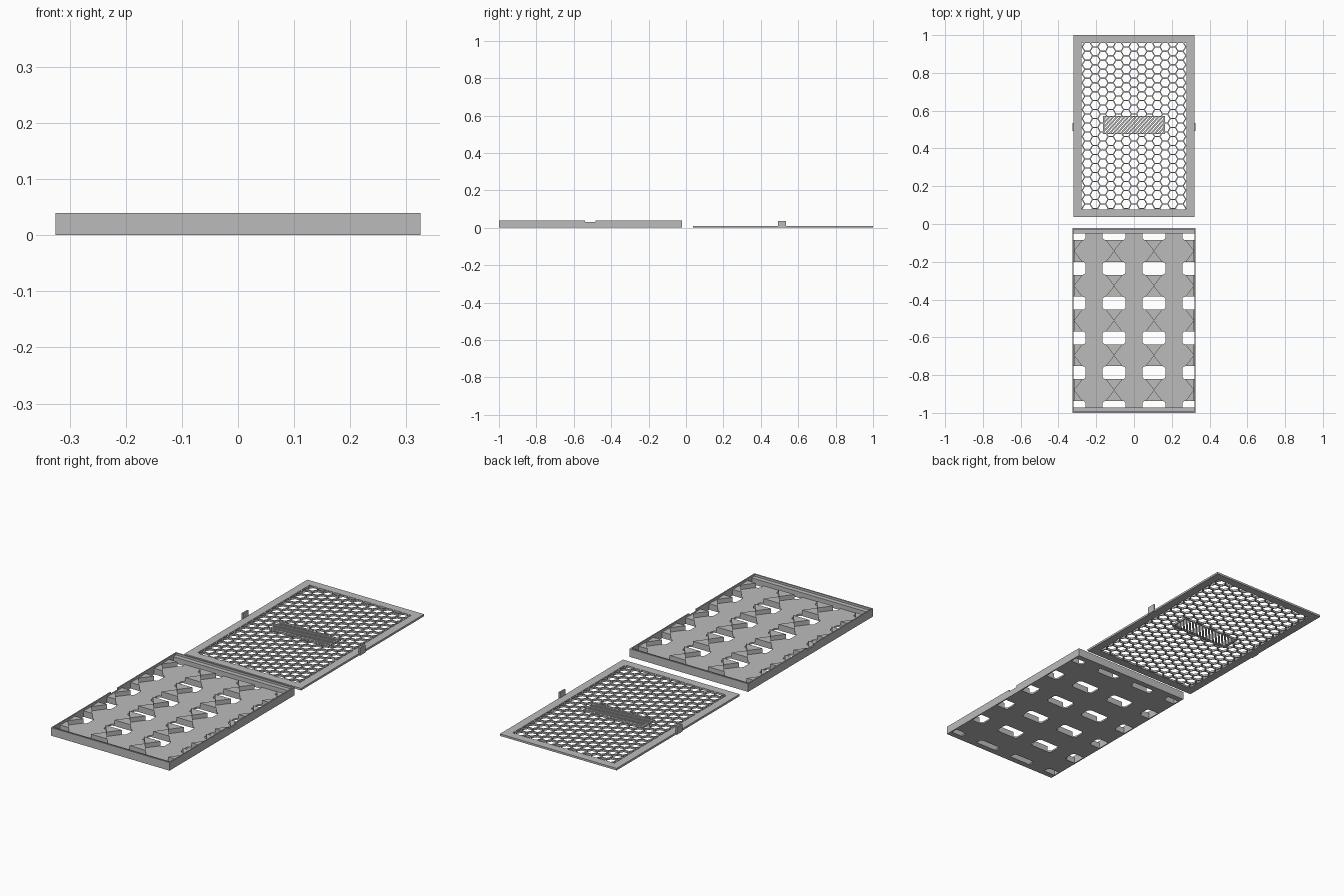
import bpy, bmesh, math

cube = bpy.data.objects.get("Cube")
if cube:
    bpy.data.objects.remove(cube, do_unlink=True)

grey = bpy.data.materials.new("plain grey")
grey.use_nodes = True
GREY = (0.5, 0.5, 0.5, 1)
grey.diffuse_color = GREY
grey.node_tree.nodes["Principled BSDF"].inputs["Base Color"].default_value = GREY


def prism(pts, z0, z1):
    """Describe an upright prism."""
    return (pts, z0, z1)


def box(x0, x1, y0, y1, z0, z1):
    return prism([(x0, y0), (x1, y0), (x1, y1), (x0, y1)], z0, z1)


def make(name, prisms):
    bm = bmesh.new()
    for pts, z0, z1 in prisms:
        low = [bm.verts.new((x, y, z0)) for x, y in pts]
        high = [bm.verts.new((x, y, z1)) for x, y in pts]
        bm.faces.new(low[::-1])
        bm.faces.new(high)
        for i in range(len(pts)):
            j = (i + 1) % len(pts)
            bm.faces.new((low[i], low[j], high[j], high[i]))
    bmesh.ops.recalc_face_normals(bm, faces=bm.faces)
    mesh = bpy.data.meshes.new(name)
    bm.to_mesh(mesh)
    bm.free()
    mesh.materials.append(grey)
    ob = bpy.data.objects.new(name, mesh)
    bpy.context.scene.collection.objects.link(ob)
    return ob


def boolean(ob, prisms, operation="DIFFERENCE"):
    cutter = make(ob.name + "_cutter", prisms)
    cutter.hide_render = True
    mod = ob.modifiers.new("cut", "BOOLEAN")
    mod.operation = operation
    mod.solver = "EXACT"
    mod.object = cutter
    bpy.context.view_layer.objects.active = ob
    bpy.ops.object.modifier_apply(modifier=mod.name)
    bpy.data.objects.remove(cutter, do_unlink=True)


def clamp(v, lo, hi):
    return max(lo, min(hi, v))


# Tray dimensions
TW, IN_W = 0.325, 0.319
T0, T1, TH = -1.0, -0.022, 0.04
FLOOR, REST = 0.008, 0.03
TC = (T0 + T1) / 2
PITCH_X, PITCH_Y = 0.211, 0.184
HOLE_W, HOLE_H, HOLE_R = 0.061, 0.034, 0.016
columns = [(i - 1.5) * PITCH_X for i in range(4)]
rows = [TC + (i - 2.5) * PITCH_Y for i in range(6)]


def rounded_hole(cx, cy):
    pts = []
    for sx, sy, start in ((1, 1, 0), (-1, 1, 90), (-1, -1, 180), (1, -1, 270)):
        for step in range(5):
            a = math.radians(start + step * 22.5)
            x = cx + sx * (HOLE_W - HOLE_R) + HOLE_R * math.cos(a)
            y = cy + sy * (HOLE_H - HOLE_R) + HOLE_R * math.sin(a)
            p = (round(clamp(x, -IN_W, IN_W), 5), round(clamp(y, rows[0], rows[-1]), 5))
            if p not in pts:
                pts.append(p)
    return prism(pts, -0.02, 0.02)


# Tray floor with rounded openings
floor = make("tray_floor", [box(-TW, TW, T0, T1, 0, FLOOR)])
boolean(floor, [rounded_hole(x, y) for x in columns for y in rows])

# Raised hourglass supports between the openings
supports = []
half_gap = PITCH_Y / 2 - HOLE_H
flat = HOLE_W - HOLE_R
for cx in columns:
    for y in rows[:-1]:
        cy = y + PITCH_Y / 2
        tip = clamp(cx, -IN_W, IN_W)
        for s in (-1, 1):
            a, b = (clamp(cx + d * flat, -IN_W, IN_W) for d in (-1, 1))
            supports.append(prism([(tip, cy), (a, cy + s * half_gap), (b, cy + s * half_gap)],
                                  FLOOR - 0.002, REST))
make("tray_supports", supports)

# Tray rim, with a clip notch in each side
END = 0.007
rim = []
for y0, y1 in ((T0, T0 + END), (T1 - END, T1)):
    rim.append(box(-TW, TW, y0, y1, 0, TH))
for s in (-1, 1):
    x0, x1 = sorted((s * IN_W, s * TW))
    rim.append(box(x0, x1, T0 + END, TC - 0.028, 0, TH))
    rim.append(box(x0, x1, TC - 0.028, TC + 0.028, 0, REST))
    rim.append(box(x0, x1, TC + 0.028, T1 - END, 0, TH))
make("tray_rim", rim)

# Ledges that carry the lid at both ends
make("tray_ledges", [box(-IN_W, IN_W, T0 + END, rows[0], FLOOR, REST),
                     box(-IN_W, IN_W, rows[-1], T1 - END, FLOOR, REST)])

# Lid dimensions
LW, L0, L1, LT = 0.32, 0.037, 1.0, 0.01
BORDER = 0.041
GW, G0, G1 = LW - BORDER, L0 + BORDER, L1 - BORDER
PW, P0, P1 = 0.157, 0.483, 0.567

# Lid frame
make("lid_frame", [box(-LW, LW, L0, G0, 0, LT), box(-LW, LW, G1, L1, 0, LT),
                   box(-LW, -GW, G0, G1, 0, LT), box(GW, LW, G0, G1, 0, LT)])

# Honeycomb grille
HEX_PITCH = 0.0475
HEX_R = (HEX_PITCH - 0.006) / math.sqrt(3)
hexes = []
for col in range(-7, 8):
    for row in range(-1, 21):
        cx = col * HEX_PITCH * math.sqrt(3) / 2
        cy = 0.938 - (row + (col % 2) / 2) * HEX_PITCH
        if G0 - HEX_R < cy < G1 + HEX_R:
            hexes.append(prism([(cx + HEX_R * math.cos(k * math.pi / 3),
                                 cy + HEX_R * math.sin(k * math.pi / 3)) for k in range(6)],
                               -0.02, 0.03))
grille = make("lid_grille", [box(-GW, GW, G0, G1, 0, LT)])
boolean(grille, hexes)
boolean(grille, [box(-PW, PW, P0, P1, -0.03, 0.04)])

# Centre panel of slanted slats in a thin border
h = P1 - P0
slats = make("lid_panel_slats", [box(-PW, PW, P0, P1, 0, LT)])
bars = []
for i in range(22):
    x = -PW - h + i * 0.02
    bars.append(prism([(x, P0 - 0.01), (x + 0.012, P0 - 0.01),
                       (x + 0.022 + h, P1 + 0.01), (x + 0.01 + h, P1 + 0.01)], -0.02, 0.03))
boolean(slats, bars, "INTERSECT")
E = 0.006
make("lid_panel_border", [box(-PW, PW, P0 - E, P0, 0, LT), box(-PW, PW, P1, P1 + E, 0, LT),
                          box(-PW - E, -PW, P0 - E, P1 + E, 0, LT),
                          box(PW, PW + E, P0 - E, P1 + E, 0, LT)])

# Upright clips on the lid sides
for name, s in (("left_clip", 1), ("right_clip", -1)):
    x0, x1 = sorted((s * (LW - 0.003), s * TW))
    make(name, [box(x0, x1, 0.492, 0.535, 0, 0.037)])
